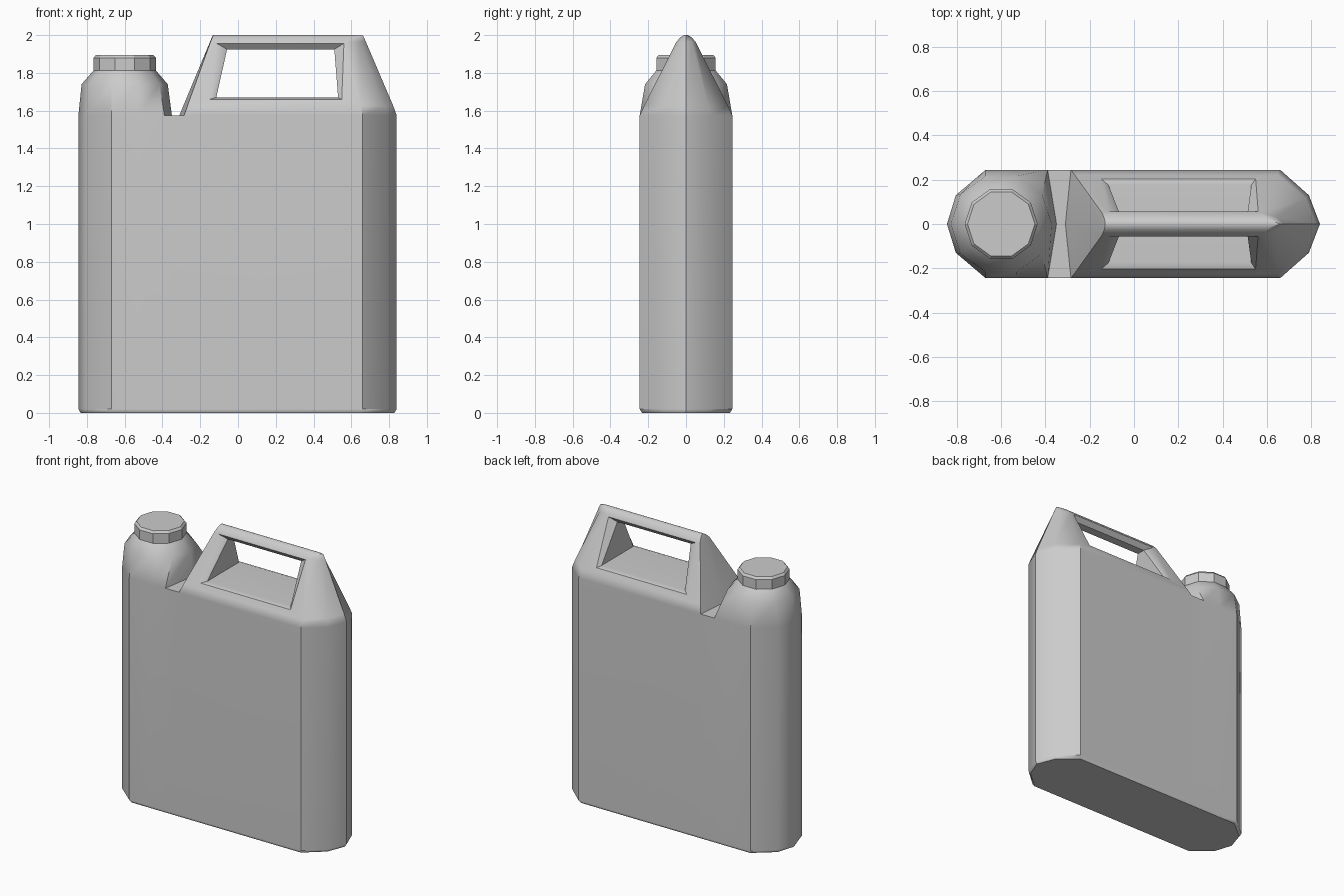
import bpy, bmesh, math
from math import cos, sin, pi

if "Cube" in bpy.data.objects:
    bpy.data.objects.remove(bpy.data.objects["Cube"])


def finish(bm, name):
    bmesh.ops.recalc_face_normals(bm, faces=bm.faces[:])
    me = bpy.data.meshes.new(name)
    bm.to_mesh(me)
    bm.free()
    ob = bpy.data.objects.new(name, me)
    bpy.context.collection.objects.link(ob)
    return ob


def ring(bm, pts):
    return [bm.verts.new(p) for p in pts]


def bridge(bm, a, b):
    n = len(a)
    for i in range(n):
        j = (i + 1) % n
        bm.faces.new((a[i], a[j], b[j], b[i]))


def loft(bm, rings):
    for a, b in zip(rings, rings[1:]):
        bridge(bm, a, b)


def circle(r, z, n=10, cx=-0.60):
    return [(cx + r * cos(2 * pi * i / n), r * sin(2 * pi * i / n), z) for i in range(n)]


def smooth(ob, angle):
    bpy.ops.object.select_all(action='DESELECT')
    ob.select_set(True)
    bpy.context.view_layer.objects.active = ob
    bpy.ops.object.shade_smooth_by_angle(angle=math.radians(angle))


# --- canister body: one footprint lofted up, splitting into neck and handle
W = 0.245
right = [(-0.285, W), (0.66, W), (0.79, 0.13)]          # handle half, back side
left = [(-0.39, W), (-0.53, W), (-0.67, W), (-0.805, 0.13)]  # neck half, back side
back = right[::-1] + left
foot = ([(0.84, 0)] + back + [(-0.845, 0)] + [(x, -y) for x, y in back[::-1]])

bm = bmesh.new()
base = [ring(bm, [(x * s, y * t, z) for x, y in foot])
        for s, t, z in ((0.985, 0.95, 0), (1, 1, 0.02), (1, 1, 1.575))]
loft(bm, base)
bm.faces.new(base[0][::-1])
top = base[-1]
neck_mid = bm.verts.new((-0.35, 0, 1.575))
handle_mid = bm.verts.new((-0.31, 0, 1.575))

# notch floor between neck and handle
bm.faces.new((top[3], top[4], neck_mid, handle_mid))
bm.faces.new((handle_mid, neck_mid, top[12], top[13]))

# neck shoulder
necks = [[neck_mid] + top[4:13], ring(bm, circle(0.228, 1.74)), ring(bm, circle(0.163, 1.815))]
loft(bm, necks)
bm.faces.new(necks[-1])


# tapered handle block
def handle_section(z, xl, xm, w, xr, x2, w2, x3):
    half = [(x2, w2), (xr, w), (xl, w)]
    pts = [(x3, 0)] + half + [(xm, 0)] + [(x, -y) for x, y in half[::-1]]
    return ring(bm, [(x, y, z) for x, y in pts])


handles = [top[0:4] + [handle_mid] + top[13:16],
           handle_section(1.625, -0.268, -0.29, 0.222, 0.65, 0.774, 0.118, 0.822),
           handle_section(1.965, -0.145, -0.148, 0.051, 0.575, 0.645, 0.030, 0.677),
           handle_section(1.99, -0.135, -0.138, 0.027, 0.60, 0.645, 0.016, 0.666),
           handle_section(2.0, -0.13, -0.132, 0.009, 0.62, 0.645, 0.006, 0.66)]
loft(bm, handles)
bm.faces.new(handles[-1])
body = finish(bm, "canister_body")

# --- hand opening with bevelled rim
bm = bmesh.new()


def window(sign, xs, zs, ys):
    return ring(bm, [(xs[0], sign * ys[0], zs[0]), (xs[1], sign * ys[0], zs[0]),
                     (xs[2], sign * ys[1], zs[1]), (xs[3], sign * ys[1], zs[1])])


inner = ((-0.115, 0.53, 0.51, -0.058), (1.67, 1.925), (0.175, 0.03))
outer = ((-0.15, 0.55, 0.562, -0.115), (1.66, 1.957), (0.205, 0.056))
far = (outer[0], outer[1], (0.4, 0.4))
sections = [window(s, *d) for s, d in ((-1, far), (-1, outer), (-1, inner),
                                       (1, inner), (1, outer), (1, far))]
loft(bm, sections)
bm.faces.new(sections[0])
bm.faces.new(sections[-1])
cutter = finish(bm, "hand_opening_cutter")
cut = body.modifiers.new("opening", 'BOOLEAN')
cut.object = cutter
cut.operation = 'DIFFERENCE'
cut.solver = 'EXACT'
bpy.context.view_layer.objects.active = body
bpy.ops.object.modifier_apply(modifier=cut.name)
bpy.data.objects.remove(cutter)
smooth(body, 35)
wn = body.modifiers.new("normals", 'WEIGHTED_NORMAL')
wn.keep_sharp = True

# --- ten-sided screw cap
bm = bmesh.new()
caps = [ring(bm, circle(r, z)) for r, z in ((0.165, 1.805), (0.165, 1.88), (0.152, 1.895))]
loft(bm, caps)
bm.faces.new(caps[0][::-1])
bm.faces.new(caps[-1])
finish(bm, "screw_cap")
